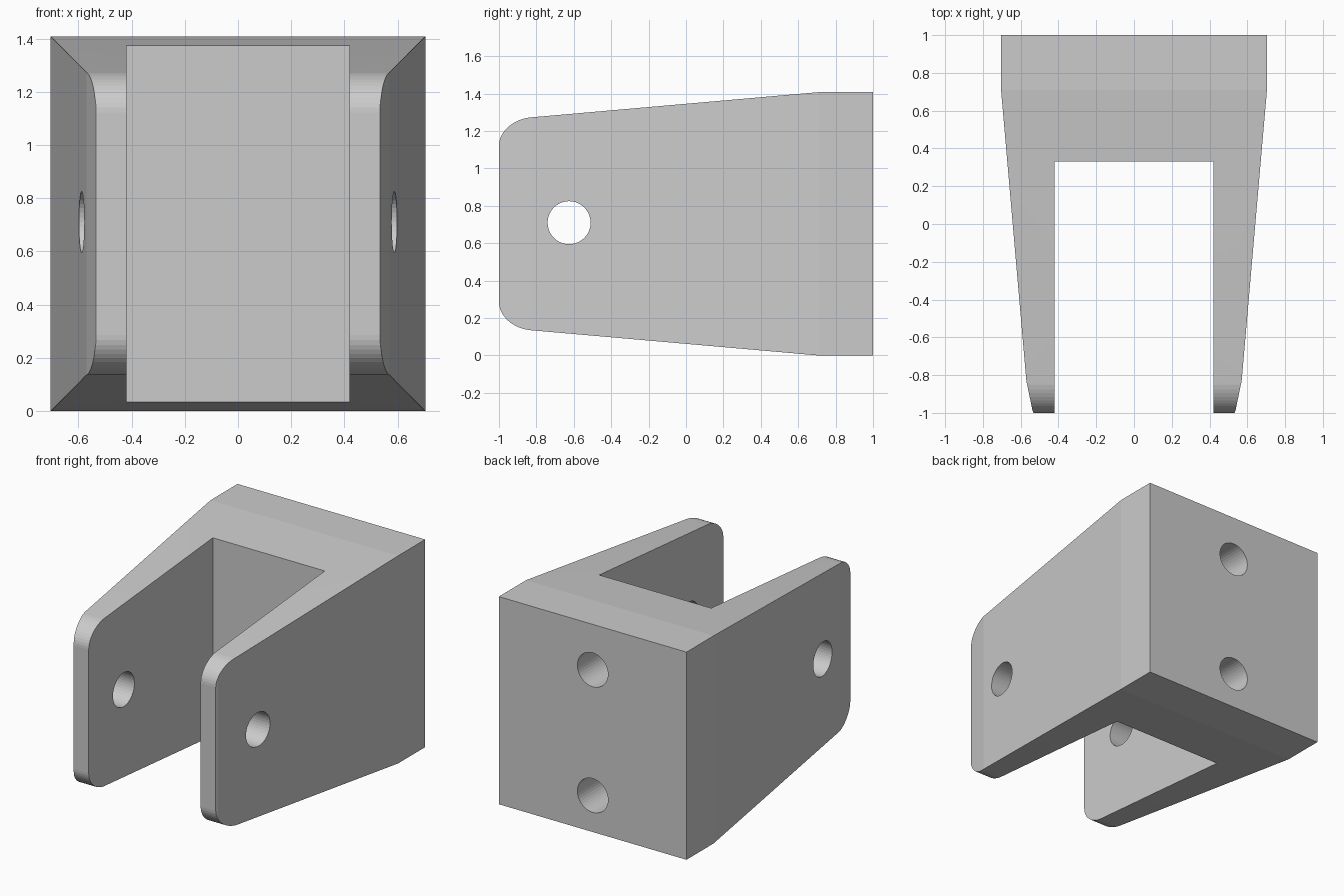
import bpy, bmesh, math
from mathutils import Vector, Matrix

if "Cube" in bpy.data.objects:
    bpy.data.objects.remove(bpy.data.objects["Cube"])

HW, H = 0.704, 1.408          # half width and height of the rear block
ZC = H / 2

grey = bpy.data.materials.new("plain grey")
grey.diffuse_color = (0.6, 0.6, 0.6, 1)
grey.use_nodes = True
grey.node_tree.nodes["Principled BSDF"].inputs["Base Color"].default_value = grey.diffuse_color


def add_object(name, bm):
    bmesh.ops.recalc_face_normals(bm, faces=bm.faces)
    mesh = bpy.data.meshes.new(name)
    bm.to_mesh(mesh)
    bm.free()
    mesh.materials.append(grey)
    obj = bpy.data.objects.new(name, mesh)
    bpy.context.collection.objects.link(obj)
    return obj


def extrude(name, points, direction):
    bm = bmesh.new()
    face = bm.faces.new([bm.verts.new(p) for p in points])
    out = bmesh.ops.extrude_face_region(bm, geom=[face])
    moved = [g for g in out["geom"] if isinstance(g, bmesh.types.BMVert)]
    bmesh.ops.translate(bm, verts=moved, vec=direction)
    return add_object(name, bm)


def cylinder(name, centre, radius, depth, axis):
    bm = bmesh.new()
    turn = Matrix.Rotation(math.pi / 2, 4, axis)
    bmesh.ops.create_cone(bm, cap_ends=True, segments=40, radius1=radius,
                          radius2=radius, depth=depth,
                          matrix=Matrix.Translation(centre) @ turn)
    return add_object(name, bm)


def combine(obj, tool, operation):
    mod = obj.modifiers.new("bool", "BOOLEAN")
    mod.operation, mod.solver, mod.object = operation, "EXACT", tool
    bpy.context.view_layer.objects.active = obj
    bpy.ops.object.modifier_apply(modifier=mod.name)
    bpy.data.objects.remove(tool)


def bezier(p0, p1, p2, steps=12, k=0.55):
    p0, p1, p2 = Vector(p0), Vector(p1), Vector(p2)
    a, b = p0.lerp(p1, k), p2.lerp(p1, k)
    out = []
    for i in range(steps + 1):
        t = i / steps
        s = 1 - t
        out.append(p0 * s**3 + a * 3 * s * s * t + b * 3 * s * t * t + p2 * t**3)
    return out


# Bracket: U-shaped plan intersected with the tapered, round-nosed side profile
half_plan = [(HW, 1), (HW, 0.71), (0.57, -0.83), (0.538, -0.985),
             (0.533, -1), (0.42, -1), (0.42, 0.33)]
plan = half_plan + [(-x, y) for x, y in reversed(half_plan)]
bracket = extrude("bracket", [(x, y, -0.2) for x, y in plan], (0, 0, H + 0.4))

upper = [Vector((1, ZC)), Vector((0.71, ZC))]
upper += bezier((-0.83, ZC - 0.135), (-1, ZC - 0.15), (-1, ZC - 0.285))
side = upper + [Vector((p.x, -p.y)) for p in reversed(upper)]
profile = extrude("side_profile", [(-1, p.x, p.y + ZC) for p in side], (2, 0, 0))
combine(bracket, profile, "INTERSECT")

# Pivot hole through both arms
combine(bracket, cylinder("pivot_cutter", (0, -0.625, ZC + 0.006), 0.115, 3, "Y"), "DIFFERENCE")

# Two blind mounting holes in the rear face
for z in (1.10, 0.248):
    combine(bracket, cylinder("mount_cutter", (0, 1, z), 0.115, 0.9, "X"), "DIFFERENCE")

# Smooth the round noses and hole walls, keep the edges crisp
bpy.ops.object.select_all(action="DESELECT")
bracket.select_set(True)
bpy.context.view_layer.objects.active = bracket
bpy.ops.object.shade_smooth_by_angle(angle=math.radians(4))
